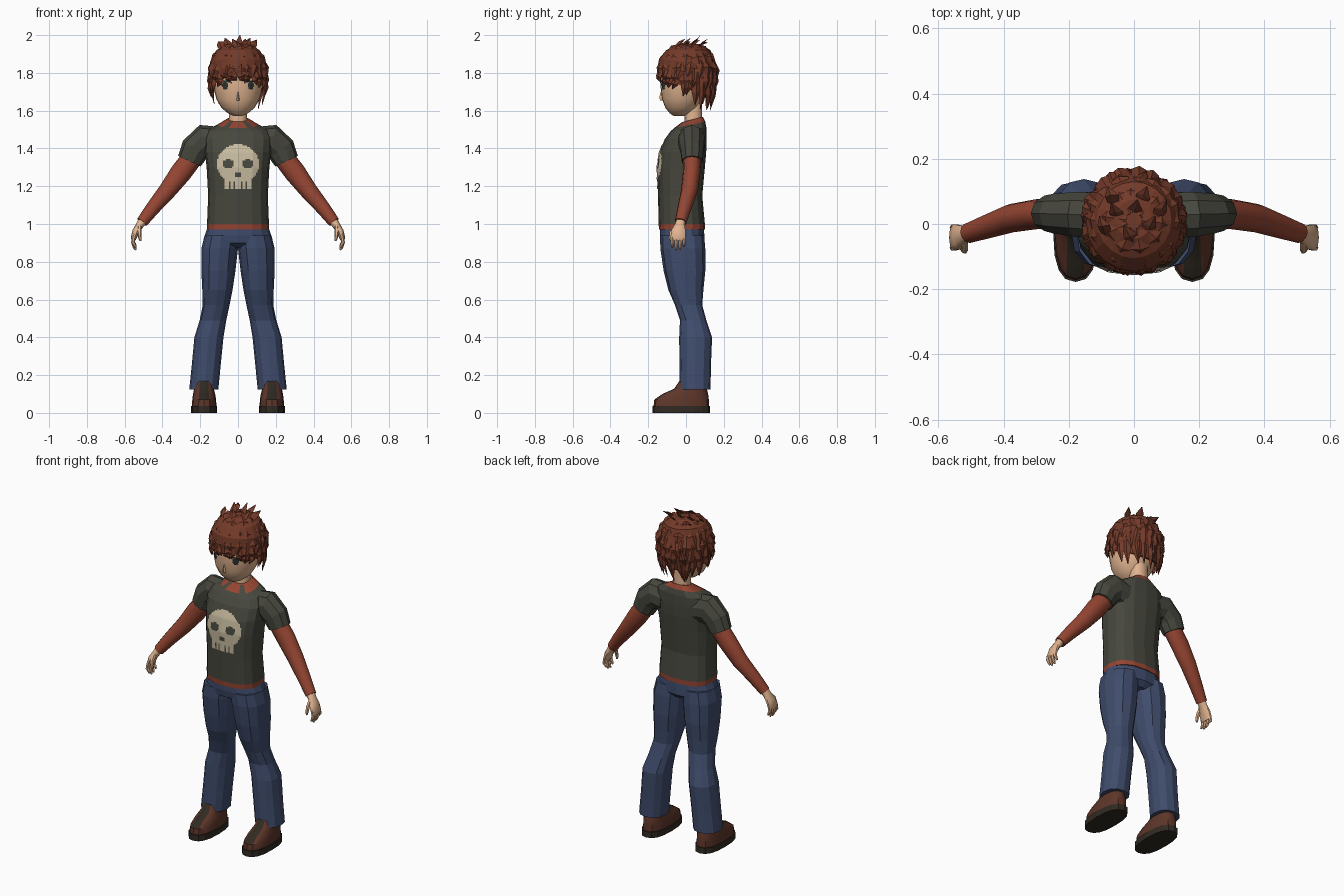
import bpy, bmesh, math, random
from mathutils import Vector
from mathutils.bvhtree import BVHTree

if "Cube" in bpy.data.objects:
    bpy.data.objects.remove(bpy.data.objects["Cube"])

random.seed(7)


def material(name, r, g, b):
    m = bpy.data.materials.new(name)
    m.diffuse_color = (r, g, b, 1)
    m.use_nodes = True
    m.node_tree.nodes["Principled BSDF"].inputs["Base Color"].default_value = m.diffuse_color
    return m


SHIRT = material("charcoal_shirt", 0.062, 0.063, 0.048)
RED = material("rust_red", 0.30, 0.060, 0.032)
DENIM = material("blue_denim", 0.050, 0.072, 0.150)
SKIN = material("skin", 0.76, 0.46, 0.28)
HAIR = material("auburn_hair", 0.17, 0.042, 0.022)
LEATHER = material("brown_leather", 0.110, 0.036, 0.022)
SOLE = material("dark_sole", 0.030, 0.023, 0.016)
BONE = material("bone_print", 0.58, 0.50, 0.35)
EYE = material("dark_eye", 0.025, 0.035, 0.030)


def finish(name, bm, mats, rule=None, smooth=0, recalc=True):
    """Turn a bmesh into an object, colour its faces by rule, set shading."""
    if recalc:
        bmesh.ops.recalc_face_normals(bm, faces=bm.faces)
    if rule:
        for f in bm.faces:
            f.material_index = rule(f.calc_center_median())
    me = bpy.data.meshes.new(name)
    bm.to_mesh(me)
    bm.free()
    for m in mats:
        me.materials.append(m)
    if smooth:
        me.shade_smooth()
        me.set_sharp_from_angle(angle=math.radians(smooth))
    ob = bpy.data.objects.new(name, me)
    bpy.context.collection.objects.link(ob)
    return ob


def skin_rings(bm, rings):
    """Bridge rings of points and cap both ends."""
    loops = [[bm.verts.new(p) for p in r] for r in rings]
    n = len(loops[0])
    for a, b in zip(loops, loops[1:]):
        for i in range(n):
            j = (i + 1) % n
            bm.faces.new((a[i], a[j], b[j], b[i]))
    bm.faces.new(loops[0])
    bm.faces.new(loops[-1])


def unit_ring(n, p):
    pts = []
    for i in range(n):
        c, s = math.cos(2 * math.pi * i / n), math.sin(2 * math.pi * i / n)
        pts.append((math.copysign(abs(c) ** (2 / p), c), math.copysign(abs(s) ** (2 / p), s)))
    return pts


def stack(bm, rows, n=16, p=2.3, side=1):
    """Level rings: z, x min, x max, y front, y back, optional tilt."""
    rings = []
    for z, x0, x1, y0, y1, *t in rows:
        tilt = t[0] if t else 0
        cx, cy, rx, ry = (x0 + x1) / 2, (y0 + y1) / 2, (x1 - x0) / 2, (y1 - y0) / 2
        rings.append([(side * (cx + rx * u), cy + ry * v, z + tilt * ry * v)
                      for u, v in unit_ring(n, p)])
    skin_rings(bm, rings)


def even(rows):
    """Rings symmetric about x = 0: z, half width, y front, y back, tilt."""
    return [(z, -w, w, *rest) for z, w, *rest in rows]


def limb(bm, path, n=12, side=1):
    """Rings across a path: x, y, z, radius, radius along y."""
    pts = [Vector(q[:3]) for q in path]
    rings = []
    for i, q in enumerate(path):
        d = (pts[min(i + 1, len(pts) - 1)] - pts[max(i - 1, 0)]).normalized()
        v = Vector((0, 1, 0))
        v = (v - d * v.dot(d)).normalized()
        u = d.cross(v)
        ring = [pts[i] + u * q[3] * a + v * q[4] * b for a, b in unit_ring(n, 2)]
        rings.append([(side * r.x, r.y, r.z) for r in ring])
    skin_rings(bm, rings)


def build(name, fn, rows, mats, rule=None, smooth=0, **kw):
    bm = bmesh.new()
    fn(bm, rows, **kw)
    return finish(name, bm, mats, rule, smooth)


# Shirt body with red hem and collar
shirt = build("shirt", stack, even([
    (0.972, .163, -.143, .100), (1.0, .164, -.145, .100), (1.15, .158, -.148, .086),
    (1.30, .166, -.153, .100), (1.38, .175, -.140, .107), (1.45, .178, -.112, .109),
    (1.50, .160, -.082, .108, .1), (1.525, .105, -.062, .102, .2),
    (1.553, .058, -.022, .090, .25)]), [SHIRT, RED],
    rule=lambda c: int(c.z < 1.0 or (c.z > 1.528 and abs(c.x) < .085) or c.z > 1.54
                       or (c.y < -.035 and c.z > 1.515)), p=2.5)

# Neck and head
build("neck", stack, even([(1.50, .052, -.01, .085), (1.56, .048, -.008, .085),
                           (1.65, .050, -.01, .085)]), [SKIN], smooth=40)
head = build("head", stack, even([
    (1.572, .022, -.065, .0), (1.585, .052, -.085, .03), (1.615, .088, -.109, .06),
    (1.66, .114, -.127, .09), (1.72, .129, -.134, .115), (1.80, .135, -.140, .13),
    (1.88, .125, -.120, .13), (1.93, .08, -.08, .10)]), [SKIN], smooth=50, n=24, p=2.1)
build("nose", stack, even([(1.655, .009, -.138, -.11), (1.672, .006, -.141, -.11),
                           (1.70, .003, -.134, -.11)]), [SKIN], smooth=60, n=8)


# Painted details: small square cells laid on a surface from the front
def painted(name, target, mat, inside, xr, zr, cell):
    src = bmesh.new()
    src.from_mesh(target.data)
    tree = BVHTree.FromBMesh(src)
    src.free()
    bm, cache = bmesh.new(), {}

    def corner(i, k):
        if (i, k) not in cache:
            x, z = i * cell, zr[0] + k * cell
            hit = tree.ray_cast(Vector((x, -1, z)), Vector((0, 1, 0)))[0]
            cache[i, k] = bm.verts.new((x, (hit.y if hit else 0) - .004, z))
        return cache[i, k]
    nx = round(xr / cell)
    for i in range(-nx, nx):
        for k in range(round((zr[1] - zr[0]) / cell)):
            if inside(abs((i + .5) * cell), zr[0] + (k + .5) * cell):
                bm.faces.new((corner(i, k), corner(i + 1, k),
                              corner(i + 1, k + 1), corner(i, k + 1)))
    finish(name, bm, [mat], recalc=False)


def oval(x, z, cx, cz, rx, rz):
    return ((x - cx) / rx) ** 2 + ((z - cz) / rz) ** 2 < 1


def skull_shape(x, z):
    solid = oval(x, z, 0, 1.318, .112, .104) or (x < .072 and 1.18 < z < 1.27)
    socket = oval(x, z, .052, 1.318, .029, .025)
    nose = oval(x, z, .008, 1.262, .008, .014)
    teeth = z < 1.228 and int(x / .008) % 3 == 2 and x < .06
    return solid and not (socket or nose or teeth)


def eye_shape(x, z):
    lash = 1.742 < z < 1.762 and abs(z - 1.757 + 7 * (x - .068) ** 2) < .005 and abs(x - .068) < .038
    brow = abs(z - 1.783 + .1 * abs(x - .07)) < .003 and abs(x - .07) < .03
    lid = abs(z - 1.712) < .002 and abs(x - .07) < .015
    return lash or brow or lid or oval(x, z, .068, 1.733, .016, .021)


painted("skull_print", shirt, BONE, skull_shape, .12, (1.176, 1.432), .008)
painted("eyes", head, EYE, eye_shape, .112, (1.70, 1.80), .004)

# Hips
build("hips", stack, even([
    (0.985, .160, -.139, .095), (0.94, .176, -.138, .097), (0.90, .180, -.130, .098),
    (0.872, .10, -.08, .07)]), [DENIM])

for side, tag in ((1, "left"), (-1, "right")):
    # Short sleeve over long sleeve
    build(tag + "_short_sleeve", limb, [
        (.11, .025, 1.43, .085, .075), (.178, .03, 1.440, .088, .072),
        (.228, .032, 1.395, .078, .064), (.257, .033, 1.333, .066, .057)],
        [SHIRT], side=side, n=10)
    build(tag + "_long_sleeve", limb, [
        (.235, .033, 1.36, .055, .048), (.30, .03, 1.275, .057, .046),
        (.375, .018, 1.175, .047, .044), (.45, -.008, 1.085, .038, .037),
        (.508, -.028, 1.010, .031, .031)], [RED], side=side, smooth=50)

    # Hand with fingers and thumb
    bm = bmesh.new()
    limb(bm, [(.500, -.026, 1.022, .026, .026), (.519, -.032, .995, .021, .027),
              (.540, -.040, .962, .019, .040), (.553, -.042, .925, .015, .042),
              (.553, -.042, .912, .009, .038)], 10, side)
    for y, tip in ((-.073, .875), (-.052, .862), (-.031, .865), (-.011, .880)):
        limb(bm, [(.551, y, .930, .010, .0105), (.556, y, .902, .010, .010),
                  (.548, y, tip + .015, .009, .009), (.541, y, tip, .005, .005)], 6, side)
    limb(bm, [(.522, -.055, .985, .012, .012), (.522, -.078, .955, .012, .011),
              (.519, -.082, .925, .009, .009), (.517, -.080, .910, .005, .005)], 6, side)
    finish(tag + "_hand", bm, [SKIN], smooth=50)

    # Trouser leg
    build(tag + "_trouser_leg", stack, [
        (.94, .0, .177, -.137, .096), (.87, .0, .194, -.136, .102), (.75, .014, .194, -.118, .102),
        (.65, .029, .189, -.093, .092), (.57, .045, .187, -.058, .086),
        (.49, .062, .203, -.032, .108), (.40, .077, .231, -.036, .138),
        (.25, .092, .245, -.035, .132), (.125, .104, .258, -.036, .130)],
        [DENIM], side=side, n=12)

    # Shoe upper with dark tongue, and sole
    build(tag + "_shoe", stack, [
        (.034, .114, .244, -.172, .122), (.07, .116, .242, -.168, .121),
        (.10, .121, .238, -.125, .117), (.128, .128, .232, -.062, .110),
        (.18, .132, .228, -.028, .100)], [LEATHER, SOLE], side=side, p=2.4, smooth=35,
        rule=lambda c: int(abs(abs(c.x) - .18) < .022 and c.z > .08 and c.y < 0))
    build(tag + "_sole", stack, [
        (0, .110, .248, -.178, .128), (.036, .110, .248, -.178, .128)],
        [SOLE], side=side, p=2.5)

# Hair cap, low at the nape and high over the brow
build("hair_cap", stack, even([
    (1.725, .138, -.143, .122, -.45), (1.79, .149, -.150, .150, -.25),
    (1.86, .147, -.143, .155, -.1), (1.92, .115, -.105, .130), (1.953, .055, -.045, .075)]),
    [HAIR], n=20, p=2)


def scalp(az, t, lift):
    """Point on the hair volume: az 0 faces front, t runs crown to hairline."""
    back = (1 - math.cos(az)) / 2
    low = 1.762 - .155 * min(1, back * 1.15) ** .8
    if t < .5:
        r, z = math.sin(t * math.pi), 1.79 + .163 * math.cos(t * math.pi) * lift
    else:
        z = 1.79 - (t - .5) * 2 * (1.79 - low)
        r = 1 - (1.79 - z) * 1.3 * back
    return Vector((math.sin(az) * r * .150 * lift, .010 - math.cos(az) * r * .152 * lift, z))


def lock(bm, pts, width):
    """Three-sided pointed lock through base, middle and tip."""
    centre = Vector((0, .01, 1.78))
    rings = []
    for p, w in zip(pts, (.75, 1, .08)):
        out = (p - centre).normalized()
        across = (pts[2] - pts[0]).cross(out).normalized()
        rings.append([p + across * width * w, p + out * .012 * w,
                      p - across * width * w, p - out * .010 * w])
        for q in rings[-1]:
            q.z = min(q.z, 2.0)
    skin_rings(bm, rings)


bm = bmesh.new()
for t0, length, count, width in ((.05, .24, 9, .030), (.17, .26, 15, .028), (.30, .28, 20, .027),
                                 (.44, .30, 24, .024), (.56, .42, 28, .021)):
    for i in range(count):
        az = 2 * math.pi * (i + random.uniform(.2, .8)) / count
        swing = random.uniform(-.22, .22)
        t1 = min(t0 + length * random.uniform(.9, 1.2), 1.04)
        tip_lift = 1.09 if t0 < .4 else 1.03
        lock(bm, [scalp(az, t0, .99), scalp(az + swing * .4, (t0 + t1) / 2, 1.045),
                  scalp(az + swing, t1, random.uniform(1.02, tip_lift))],
             width * random.uniform(.8, 1.2))
# Upright crown spikes
for x, y, dx, top in ((-.085, .0, -.02, 1.965), (-.045, .04, -.025, 1.985), (0, .05, .01, 2.0),
                      (.035, .0, .03, 1.985), (.07, .05, .03, 1.975), (.0, -.03, -.03, 1.98),
                      (.02, .09, .02, 1.98), (-.06, .09, -.02, 1.96)):
    lock(bm, [Vector((x, y - .03, 1.93)), Vector((x + dx * .4, y - .005, 1.955)),
              Vector((x + dx, y + .025, top))], .022)
finish("hair_locks", bm, [HAIR])
